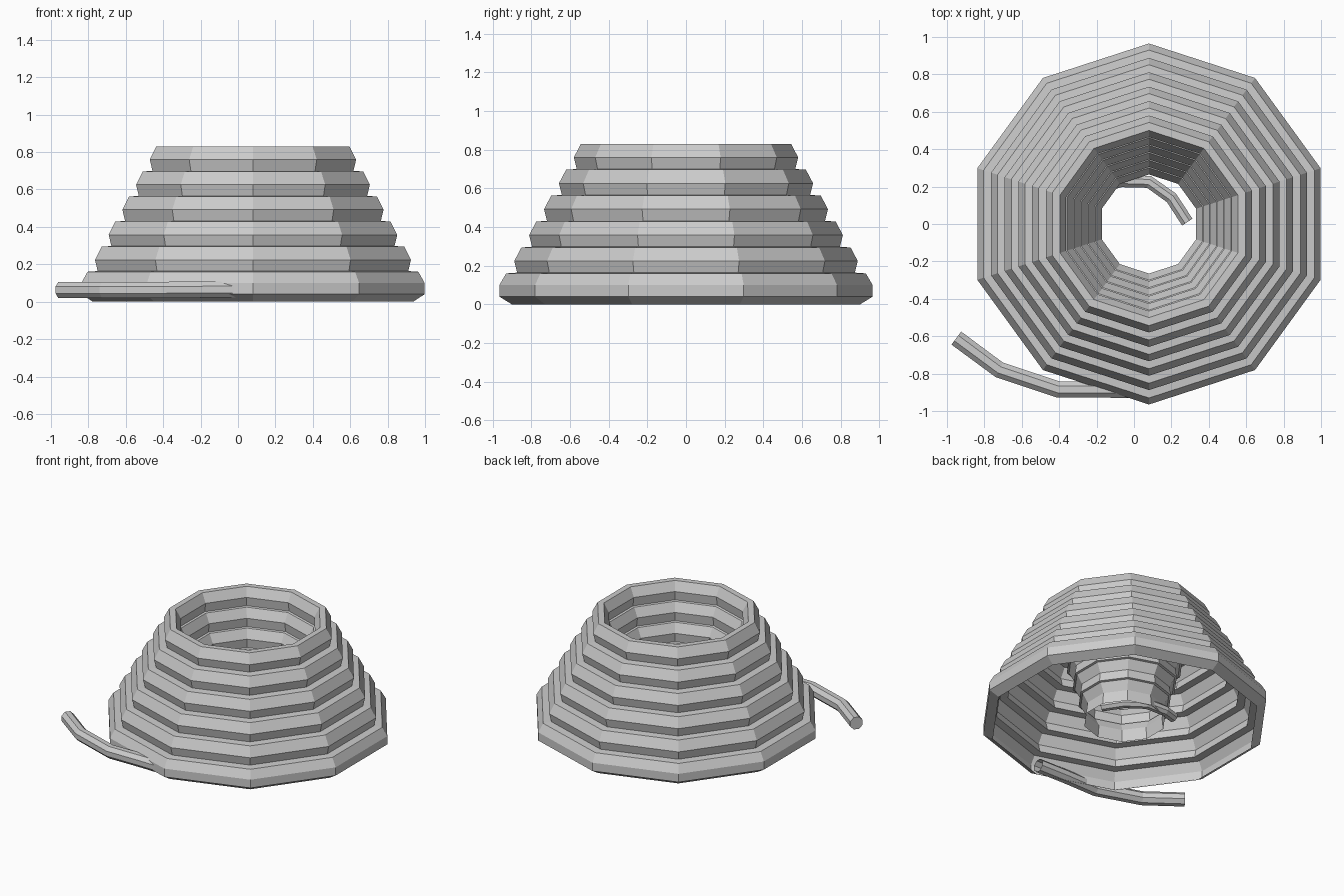
import bpy, bmesh
from math import cos, sin, pi
from mathutils import Vector

if "Cube" in bpy.data.objects:
    bpy.data.objects.remove(bpy.data.objects["Cube"])

CX = 0.08
SIDES = 10


def finish(bm, name):
    me = bpy.data.meshes.new(name)
    bm.to_mesh(me)
    bm.free()
    ob = bpy.data.objects.new(name, me)
    bpy.context.collection.objects.link(ob)
    return ob


def bridge(bm, rings):
    for a, b in zip(rings, rings[1:]):
        n = len(a)
        for i in range(n):
            j = (i + 1) % n
            bm.faces.new((a[i], a[j], b[j], b[i]))


def lathe(name, profile):
    bm = bmesh.new()
    rings = []
    for r, z in profile:
        rings.append([bm.verts.new((CX + r * cos(pi / 2 + 2 * pi * k / SIDES),
                                    r * sin(pi / 2 + 2 * pi * k / SIDES), z))
                      for k in range(SIDES)])
    bridge(bm, rings)
    return finish(bm, name)


def rope(name, path, radius, sides=8):
    bm = bmesh.new()
    pts = [Vector(p) for p in path]
    rings = []
    for i, p in enumerate(pts):
        t = (pts[min(i + 1, len(pts) - 1)] - pts[max(i - 1, 0)]).normalized()
        u = Vector((0, 0, 1)).cross(t).normalized()
        v = t.cross(u)
        rings.append([bm.verts.new(p + radius * (cos(2 * pi * (k + .5) / sides) * u
                                                 + sin(2 * pi * (k + .5) / sides) * v))
                      for k in range(sides)])
    bridge(bm, rings)
    bm.faces.new(rings[-1])
    bmesh.ops.recalc_face_normals(bm, faces=bm.faces)
    return finish(bm, name)


# Coil shell: stepped outer turns, over the top, then down the inner funnel
STEP = 0.134
profile = [(0.90, 0.0), (0.965, 0.04), (0.965, 0.10), (0.93, 0.16)]
for i in range(1, 6):
    r, z = 0.965 - 0.077 * i, 0.03 + STEP * i
    profile += [(r - 0.015, z), (r, z + 0.06), (r - 0.037, z + 0.13)]
for i in range(6):
    r, z = 0.465 - 0.04 * i, 0.03 + STEP * (5 - i)
    profile += [(r + 0.035, z + 0.13), (r, z + 0.065), (r + 0.01, z)]
profile[-1] = (0.275, 0.01)
lathe("rope_coil", profile)

# Loose outer end of the rope
rope("outer_rope_end", [(0.08, -0.89, 0.065), (-0.15, -0.885, 0.065),
                        (-0.405, -0.885, 0.063), (-0.72, -0.78, 0.063),
                        (-0.95, -0.61, 0.063)], 0.047)

# Loose inner end of the rope
rope("inner_rope_end", [(-0.17, 0.20, 0.045), (-0.07, 0.23, 0.045),
                        (0.08, 0.225, 0.045), (0.20, 0.14, 0.045),
                        (0.285, 0.01, 0.045)], 0.036)
